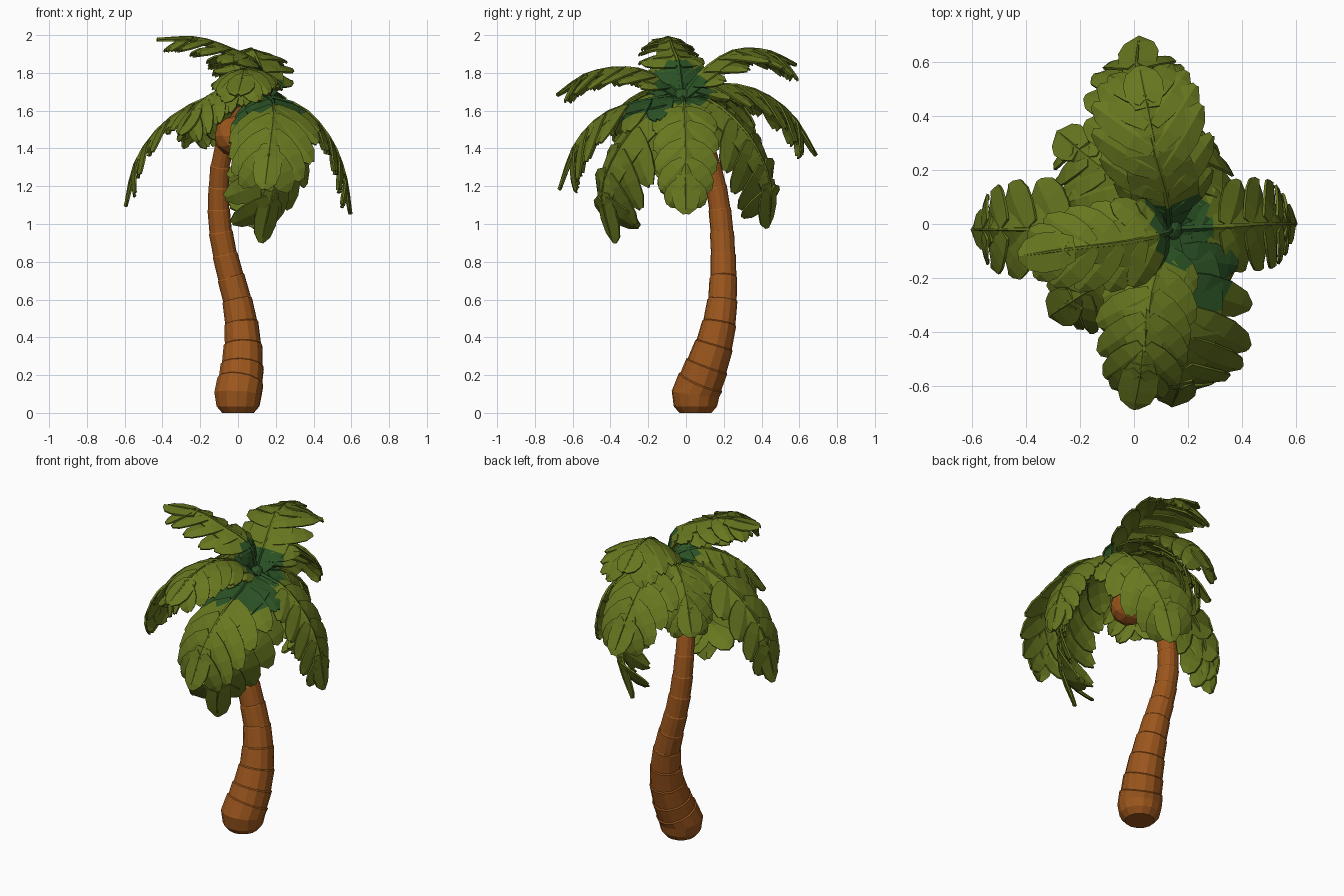
import bpy, bmesh, math
from mathutils import Vector as V

if "Cube" in bpy.data.objects:
    bpy.data.objects.remove(bpy.data.objects["Cube"])


def material(name, rgb):
    m = bpy.data.materials.new(name)
    m.diffuse_color = (*rgb, 1)
    m.use_nodes = True
    m.node_tree.nodes["Principled BSDF"].inputs["Base Color"].default_value = m.diffuse_color
    return m


BARK = material("bark_brown", (0.33, 0.093, 0.012))
LEAF = material("leaf_green", (0.135, 0.185, 0.014))
DARK = material("dark_green", (0.025, 0.088, 0.019))
CROWN = V((0.13, -0.02, 1.67))


def finish(bm, name, mats):
    me = bpy.data.meshes.new(name)
    bm.to_mesh(me)
    bm.free()
    for m in mats:
        me.materials.append(m)
    ob = bpy.data.objects.new(name, me)
    bpy.context.collection.objects.link(ob)
    return ob


def spline(pts, t):
    """Catmull-Rom point and tangent at t in 0..1"""
    pts = [V(p) for p in pts]
    p = [2 * pts[0] - pts[1]] + pts + [2 * pts[-1] - pts[-2]]
    f = min(max(t, 0), 1) * (len(pts) - 1)
    i = min(int(f), len(pts) - 2)
    u = f - i
    a, b, c, d = p[i:i + 4]
    k1, k2, k3 = c - a, 2 * a - 5 * b + 4 * c - d, 3 * b - a - 3 * c + d
    pos = b + 0.5 * (k1 * u + k2 * u * u + k3 * u ** 3)
    return pos, (k1 + 2 * k2 * u + 3 * k3 * u * u).normalized()


def tube(bm, rings, sides):
    """rings: (centre, axis, radius); capped tube"""
    loops = []
    for c, ax, r in rings:
        e1 = ax.cross(V((0.3, 1, 0.05))).normalized()
        e2 = ax.cross(e1).normalized()
        loops.append([bm.verts.new(c + r * (e1 * math.cos(a) + e2 * math.sin(a)))
                      for a in (2 * math.pi * k / sides for k in range(sides))])
    for l0, l1 in zip(loops, loops[1:]):
        for k in range(sides):
            bm.faces.new((l0[k], l0[k - 1], l1[k - 1], l1[k]))
    bm.faces.new(loops[0])
    bm.faces.new(loops[-1])
    bmesh.ops.recalc_face_normals(bm, faces=bm.faces)


# Trunk: S-bent stack of slightly stepped bark segments
path = [(0, 0.05, 0.1), (0.02, 0.10, 0.22), (0.025, 0.16, 0.4), (-0.005, 0.193, 0.6),
        (-0.06, 0.197, 0.8), (-0.097, 0.187, 1.0), (-0.102, 0.16, 1.2),
        (-0.08, 0.11, 1.38), (-0.01, 0.05, 1.54), (0.1, 0.0, 1.64)]
radii = [0.127, 0.117, 0.096, 0.078, 0.067, 0.061, 0.054, 0.05, 0.048, 0.045]
rings = [(V((0, 0.05, 0.0)), V((0, 0, 1)), 0.085), (V((0, 0.05, 0.035)), V((0, 0, 1)), 0.115)]
N = 15
for i in range(N + 1):
    t = i / N
    c, ax = spline(path, t)
    f = t * (len(radii) - 1)
    k = min(int(f), len(radii) - 2)
    r = radii[k] + (radii[k + 1] - radii[k]) * (f - k)
    if i == 0:
        ax = (ax + V((0, 0, 2))).normalized()
    if i > 0:
        rings.append((c - ax * 0.006, ax, r * 1.03))
    rings.append((c, ax, r * 0.97 if i > 0 else r))
bm = bmesh.new()
tube(bm, rings, 14)
finish(bm, "trunk", [BARK])

# Coconut hanging under the crown
bm = bmesh.new()
bmesh.ops.create_icosphere(bm, subdivisions=2, radius=0.108)
bmesh.ops.translate(bm, verts=bm.verts, vec=(-0.02, -0.07, 1.465))
finish(bm, "coconut", [BARK])

# Crown heart where the fronds meet
bm = bmesh.new()
bmesh.ops.create_icosphere(bm, subdivisions=2, radius=0.05)
bmesh.ops.translate(bm, verts=bm.verts, vec=CROWN)
finish(bm, "crown_heart", [DARK])


def strip(bm, rows, n):
    """Two-quad-wide strip facing n"""
    for a, b in zip(rows, rows[1:]):
        for j in (0, 1):
            f = bm.faces.new((a[j], a[j + 1], b[j + 1], b[j]))
            f.normal_update()
            if f.normal.dot(n) < 0:
                f.normal_flip()


def leaflet(bm, root, d, w, n, length, half, droop):
    """Rounded blade with a raised centre line, bending down along its length"""
    rows = []
    for u, k in ((0, 0.62), (0.3, 0.95), (0.6, 1.0), (0.85, 0.75), (1.0, 0.22)):
        c = root + d * length * u - n * droop * length * u * u
        rows.append([bm.verts.new(c - w * half * k), bm.verts.new(c + n * 0.012),
                     bm.verts.new(c + w * half * k)])
    strip(bm, rows, n)


def paint(bm, reach):
    for f in bm.faces:
        f.material_index = int((f.calc_center_median() - CROWN).length < reach)


def frond(name, pts, width, side=None, dark=0.175, bend=0.2):
    pts = [CROWN] + [V(p) for p in pts]
    flat = pts[-1] - pts[0]
    across = V(side) if side else V((flat.y, -flat.x, 0))
    if across.dot(V((flat.y, -flat.x, 0))) < 0:
        across = -across
    total = sum((b - a).length for a, b in zip(pts, pts[1:]))

    def frame(t):
        c, tan = spline(pts, t)
        s = (across - tan * across.dot(tan)).normalized()
        return c, tan, s, s.cross(tan).normalized()

    bm = bmesh.new()
    count = 6
    for i in range(count):
        t = 0.14 + 0.66 * i / (count - 1)
        c, tan, sv, n = frame(t)
        grow = (0.78, 0.95, 1.0, 1.0, 0.92, 0.72)[i]
        ang = math.radians(28 + 24 * i / (count - 1))
        for s in (-1, 1):
            d = (sv * s * math.cos(ang) + tan * math.sin(ang) - n * bend).normalized()
            w = n.cross(d).normalized() * s
            w = (w + n * 0.14 * (1 if w.dot(tan) < 0 else -1)).normalized()
            leaflet(bm, c, d, w, n, width * 1.2 * grow, total * 0.084 * (0.7 + 0.3 * grow), bend * 1.4)
    # end leaflet
    c, tan, sv, n = frame(0.75)
    end = pts[-1] - c
    leaflet(bm, c, end.normalized(), sv, n, end.length, 0.075, 0.0)
    # solid web around the root
    rows = []
    for k in range(9):
        c, tan, sv, n = frame(k / 10)
        h = width * (0.2, 0.4, 0.55, 0.58, 0.55, 0.5, 0.42, 0.33, 0.2)[k]
        rows.append([bm.verts.new(c - sv * h - n * h * 0.25), bm.verts.new(c + n * 0.012),
                     bm.verts.new(c + sv * h - n * h * 0.25)])
        if k:
            strip(bm, rows[-2:], n)
    paint(bm, dark)
    ob = finish(bm, name, [LEAF, DARK])
    mod = ob.modifiers.new("thickness", 'SOLIDIFY')
    mod.thickness, mod.offset = 0.01, -1
    mod.material_offset = -1  # undersides stay light green
    # midrib
    bm = bmesh.new()
    rib = []
    for k in range(11):
        c, tan, sv, n = frame(k / 10 * 0.97)
        rib.append((c + n * 0.008, tan, 0.014 - 0.001 * k))
    tube(bm, rib, 5)
    paint(bm, dark)
    finish(bm, name + "_midrib", [LEAF, DARK])


# Fronds: spine points out from the crown, half width, optional twist, dark reach, droop
frond("right_frond", [(0.33, -0.01, 1.61), (0.48, 0, 1.45), (0.56, 0, 1.26), (0.595, 0, 1.05)], 0.175, bend=0.12)
frond("left_low_frond", [(-0.1, -0.02, 1.68), (-0.36, -0.02, 1.55), (-0.53, -0.02, 1.34), (-0.595, -0.02, 1.09)], 0.19, bend=0.12)
frond("left_high_frond", [(0.1, -0.04, 1.84), (-0.04, -0.07, 1.92), (-0.22, -0.09, 1.98), (-0.43, -0.12, 1.975)], 0.175, dark=0.2)
frond("left_front_frond", [(0.03, -0.11, 1.72), (-0.1, -0.2, 1.7), (-0.22, -0.28, 1.61), (-0.31, -0.34, 1.47)], 0.19)
frond("left_back_frond", [(0.03, 0.08, 1.72), (-0.09, 0.18, 1.7), (-0.2, 0.27, 1.58), (-0.28, 0.34, 1.42)], 0.19)
frond("back_high_frond", [(0.12, 0.1, 1.81), (0.08, 0.26, 1.91), (0.05, 0.43, 1.91), (0.02, 0.585, 1.84)], 0.225)
frond("back_mid_frond", [(0.08, 0.15, 1.73), (0.03, 0.37, 1.7), (0.01, 0.56, 1.57), (0.02, 0.69, 1.36)], 0.22)
frond("back_low_frond", [(0.22, 0.15, 1.63), (0.24, 0.33, 1.46), (0.16, 0.44, 1.22), (0.07, 0.43, 0.98)], 0.21, (0.75, -0.6, 0), bend=0.25)
frond("front_high_frond", [(0.09, -0.17, 1.78), (0.05, -0.33, 1.82), (0.03, -0.52, 1.79), (0.0, -0.685, 1.68)], 0.185)
frond("front_mid_frond", [(0.18, -0.2, 1.65), (0.19, -0.42, 1.58), (0.17, -0.58, 1.42), (0.14, -0.67, 1.18)], 0.25, dark=0.34)
frond("front_low_frond", [(0.21, -0.18, 1.59), (0.24, -0.34, 1.41), (0.18, -0.44, 1.17), (0.12, -0.38, 0.9)], 0.24, (0.75, 0.6, 0), dark=0.26, bend=0.25)
